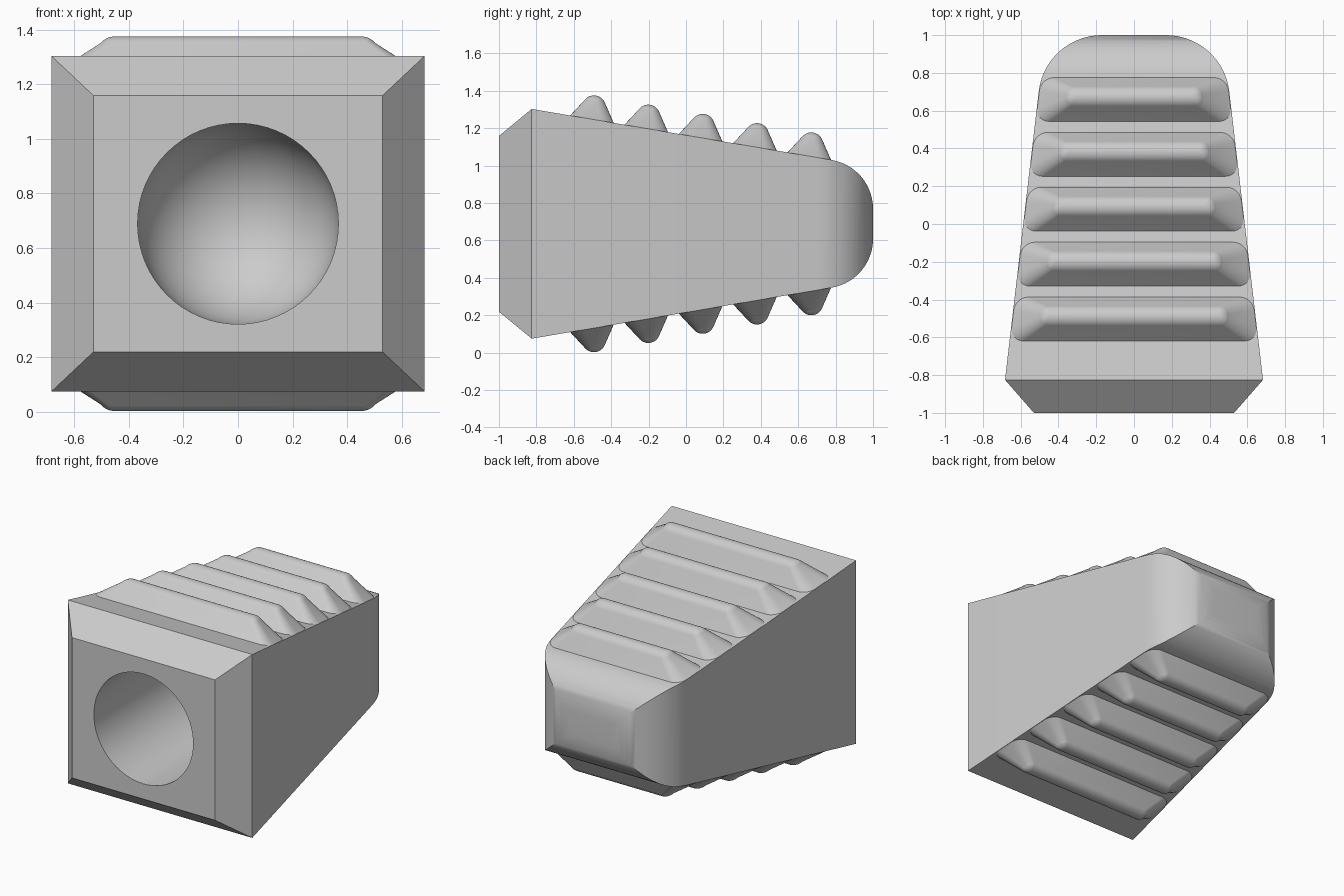
import bpy, bmesh, math
from math import sin, cos, tan, pi, radians
from mathutils import Matrix, Vector

if "Cube" in bpy.data.objects:
    bpy.data.objects.remove(bpy.data.objects["Cube"])

ZC = 0.689                     # height of the long axis
SX, SZ = 0.117, 0.170          # taper of the sides and of the top / bottom
WX, WZ, Y0 = 0.683, 0.614, -0.825

grey = bpy.data.materials.new("grey")
grey.diffuse_color = (0.6, 0.6, 0.6, 1)
grey.use_nodes = True
grey.node_tree.nodes["Principled BSDF"].inputs["Base Color"].default_value = grey.diffuse_color


def loft(name, rings, matrix=Matrix()):
    """Skin a list of closed rings and cap both ends."""
    bm = bmesh.new()
    loops = [[bm.verts.new(matrix @ Vector(p)) for p in ring] for ring in rings]
    n = len(loops[0])
    for a, b in zip(loops, loops[1:]):
        for i in range(n):
            j = (i + 1) % n
            bm.faces.new((a[i], a[j], b[j], b[i]))
    bm.faces.new(loops[0][::-1])
    bm.faces.new(loops[-1])
    bmesh.ops.recalc_face_normals(bm, faces=bm.faces)
    me = bpy.data.meshes.new(name)
    bm.to_mesh(me)
    bm.free()
    ob = bpy.data.objects.new(name, me)
    bpy.context.collection.objects.link(ob)
    me.materials.append(grey)
    return ob


def activate(ob):
    bpy.ops.object.select_all(action='DESELECT')
    ob.select_set(True)
    bpy.context.view_layer.objects.active = ob


def boolean(ob, cutter, operation):
    mod = ob.modifiers.new(operation, 'BOOLEAN')
    mod.operation, mod.object, mod.solver = operation, cutter, 'EXACT'
    activate(ob)
    bpy.ops.object.modifier_apply(modifier=mod.name)
    bpy.data.objects.remove(cutter)


def outline(front, wide, slope, flat, steps=14):
    """Tapered outline (half width, y): chamfered front, rounded back end."""
    end = wide - slope * (1 - Y0)
    a = math.atan(slope)
    r = (end - flat) / tan((pi / 2 - a) / 2)
    half = [(front, -1), (wide, Y0)]
    for i in range(steps + 1):
        t = a + (pi / 2 - a) * i / steps
        half.append((flat + r * cos(t), 1 - r + r * sin(t)))
    return half + [(-w, y) for w, y in reversed(half)]


# Body: plan outline and side outline intersected
plan = outline(0.53, WX, SX, 0.17)
side = outline(0.470, WZ, SZ, 0.08)
body = loft("body", [[(w, y, z) for w, y in plan] for z in (-0.3, 1.7)])
block = loft("side_cutter", [[(x, y, ZC + w) for w, y in side] for x in (-1, 1)])
boolean(body, block, 'INTERSECT')

# Round blind socket with a domed end
R, DOME = 0.368, 0.10
stations = [(R, -1.2), (R, DOME)]
stations += [(R * cos(t), DOME + R * sin(t))
             for t in (radians(88) * i / 16 for i in range(1, 17))]
hole = loft("socket_cutter", [[(r * cos(2 * pi * k / 64), y, ZC + r * sin(2 * pi * k / 64))
                               for k in range(64)] for r, y in stations])
boolean(body, hole, 'DIFFERENCE')


def rounded_rect(hx, hy, r, n=6):
    """Corner-rounded rectangle as (x, y) points."""
    pts = []
    for q, (sx, sy) in enumerate(((1, 1), (-1, 1), (-1, -1), (1, -1))):
        for i in range(n + 1):
            t = (q + i / n) * pi / 2
            pts.append((sx * (hx - r) + r * cos(t), sy * (hy - r) + r * sin(t)))
    return pts


def rib_levels():
    """(half width, end inset, height) from the base to the rounded crest."""
    wall, rad, top = radians(56), 0.063, 0.128
    levels = [(0.118, 0, -0.02), (0.118, 0, 0)]
    for i in range(9):
        t = wall * (1 - i / 8)
        levels.append((max(rad * sin(t), 0.003), 0.195 - 0.056 * sin(t) / sin(wall),
                       top - rad + rad * cos(t)))
    return levels


# Ribs: five along the top, repeated underneath
ribs = []
for k in range(5):
    yb = -0.503 + 0.2905 * k
    hx = WX - SX * (yb - Y0) - 0.003
    rings = []
    for w, inset, h in rib_levels():
        ring = rounded_rect(hx - inset, w, min(0.07, w * 0.8))
        rings.append([(x * (1 - SX * y / hx), y, h) for x, y in ring])
    seat = (Matrix.Translation((0, yb, WZ - SZ * (yb - Y0)))
            @ Matrix.Rotation(-math.atan(SZ), 4, 'X'))
    for label, turn in (("top", 0), ("bottom", pi)):
        m = Matrix.Translation((0, 0, ZC)) @ Matrix.Rotation(turn, 4, 'Y') @ seat
        ribs.append(loft(f"{label}_rib_{k + 1}", rings, m))

# Smooth the curved areas, keep the crisp edges
for ob in [body] + ribs:
    activate(ob)
    bpy.ops.object.shade_smooth_by_angle(angle=radians(30))
